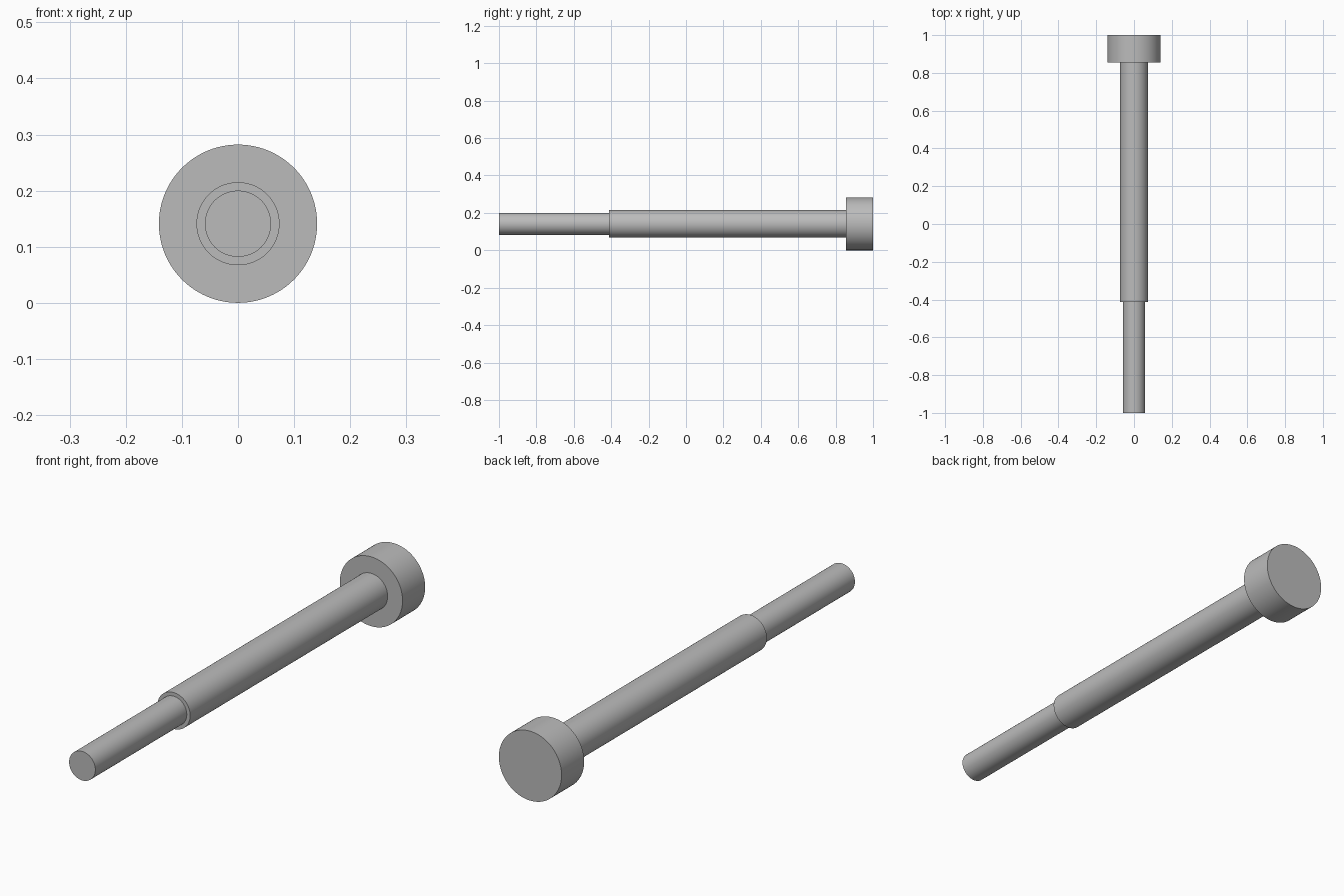
import bpy
import bmesh
from math import pi, radians
from mathutils import Matrix, Vector

cube = bpy.data.objects.get("Cube")
if cube:
    bpy.data.objects.remove(cube, do_unlink=True)

HEAD_R, SHANK_R, TIP_R = 0.141, 0.074, 0.059
TIP_Y, STEP_Y, COLLAR_Y, HEAD_Y = -1.0, -0.413, 0.855, 1.0
SEGMENTS = 96

# Plain steel grey
steel = bpy.data.materials.new("steel_grey")
steel.use_nodes = True
color = (0.5, 0.5, 0.5, 1.0)
steel.diffuse_color = color
steel.node_tree.nodes["Principled BSDF"].inputs["Base Color"].default_value = color

# Stepped profile (radius, y) from the thin tip to the back of the head
profile = [
    (0, TIP_Y), (TIP_R, TIP_Y),
    (TIP_R, STEP_Y), (SHANK_R, STEP_Y),
    (SHANK_R, COLLAR_Y), (HEAD_R, COLLAR_Y),
    (HEAD_R, HEAD_Y), (0, HEAD_Y),
]

# Turn the profile around the long axis into one closed body
bm = bmesh.new()
verts = [bm.verts.new((r, y, 0)) for r, y in profile]
edges = [bm.edges.new(pair) for pair in zip(verts, verts[1:])]
bmesh.ops.spin(bm, geom=verts + edges, cent=(0, 0, 0), axis=(0, 1, 0),
               angle=2 * pi, steps=SEGMENTS)
bmesh.ops.remove_doubles(bm, verts=bm.verts, dist=0.0001)
bmesh.ops.recalc_face_normals(bm, faces=bm.faces)
bmesh.ops.transform(bm, matrix=Matrix.Translation(Vector((0, 0, HEAD_R))),
                    verts=bm.verts)
mesh = bpy.data.meshes.new("stepped_pin")
bm.to_mesh(mesh)
bm.free()

pin = bpy.data.objects.new("stepped_pin", mesh)
bpy.context.collection.objects.link(pin)
mesh.materials.append(steel)

# Smooth barrels with crisp shoulders
bpy.ops.object.select_all(action="DESELECT")
pin.select_set(True)
bpy.context.view_layer.objects.active = pin
bpy.ops.object.shade_smooth_by_angle(angle=radians(30))
